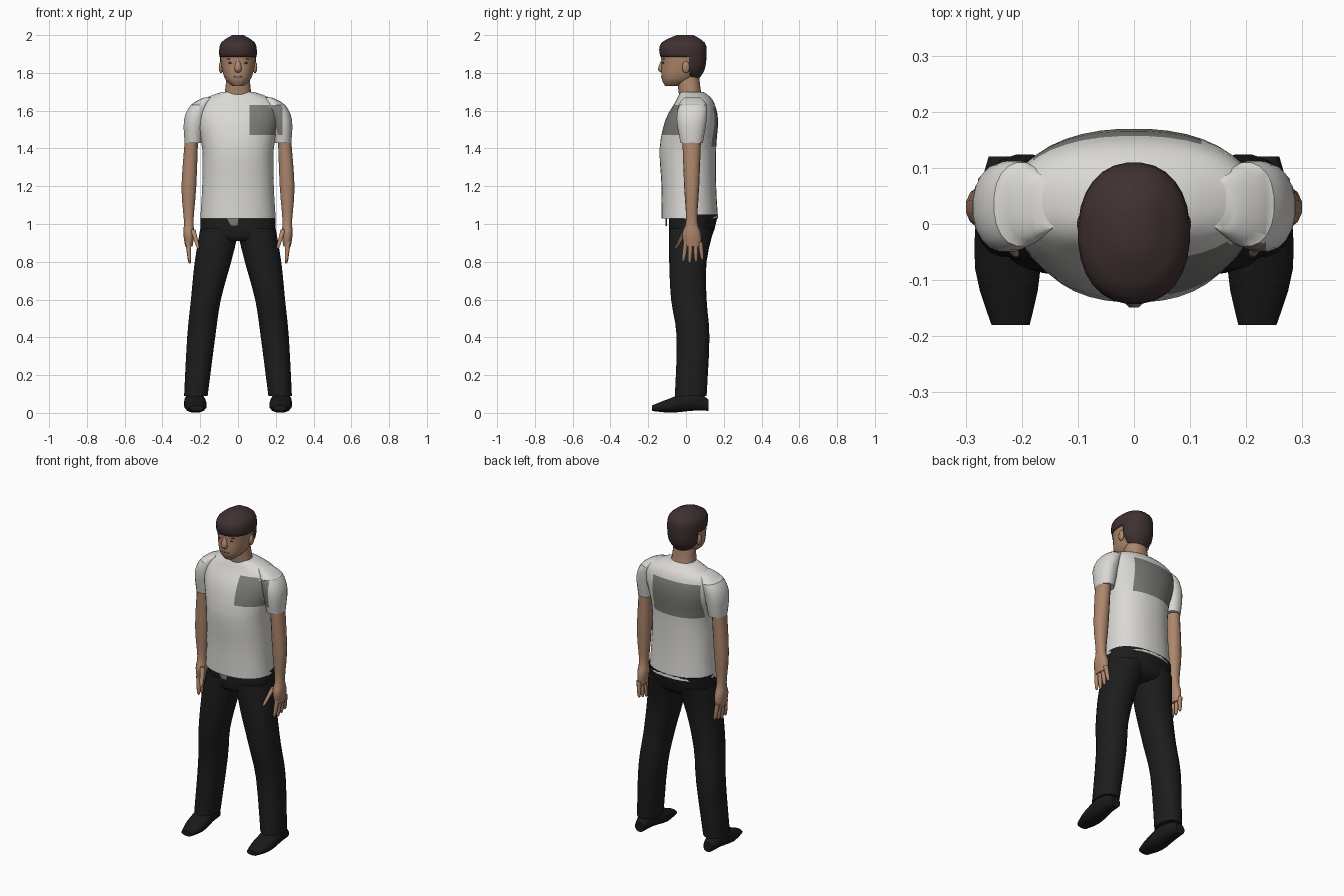
import bpy, bmesh, math
from mathutils import Vector

old = bpy.data.objects.get("Cube")
if old:
    bpy.data.objects.remove(old, do_unlink=True)


def material(name, *color):
    rgba = (*color, 1)
    mat = bpy.data.materials.new(name)
    mat.use_nodes = True
    mat.diffuse_color = rgba
    for node in mat.node_tree.nodes:
        if node.type == 'BSDF_PRINCIPLED':
            node.inputs["Base Color"].default_value = rgba
    return mat


WHITE = material("shirt white", .7, .69, .66)
GREY = material("patch grey", .2, .2, .19)
BLACK = material("trouser black", .012, .012, .013)
SHOE = material("shoe black", .01, .01, .01)
SKIN = material("skin", .42, .24, .15)
HAIR = material("hair brown", .05, .03, .03)
EYE = material("eye dark", .06, .04, .03)
LIP = material("lip", .25, .11, .08)


def finish(name, bm, *materials):
    """Turn a bmesh into a smooth shaded object."""
    bmesh.ops.recalc_face_normals(bm, faces=bm.faces[:])
    mesh = bpy.data.meshes.new(name)
    bm.to_mesh(mesh)
    bm.free()
    part = bpy.data.objects.new(name, mesh)
    bpy.context.collection.objects.link(part)
    for mat in materials:
        mesh.materials.append(mat)
    bpy.ops.object.select_all(action='DESELECT')
    part.select_set(True)
    bpy.context.view_layer.objects.active = part
    bpy.ops.object.shade_smooth_by_angle(angle=math.radians(50))
    return part


def smooth_rings(rings, steps=3):
    """Put rounded in-between rings through the key rings."""
    keys = [Vector(ring) for ring in rings]
    result = []
    for i, (start, end) in enumerate(zip(keys, keys[1:])):
        before = keys[max(i - 1, 0)]
        after = keys[min(i + 2, len(keys) - 1)]
        go, stop = (end - before) / 2, (after - start) / 2
        for step in range(steps):
            t = step / steps
            ease = t * t * (3 - 2 * t)
            result.append(start.lerp(end, ease) + go * t * (1 - t) ** 2
                          - stop * t * t * (1 - t))
    return result + keys[-1:]


def loft(rings, sides=20, side=1, along_y=False):
    """Skin rings of (height, x min, x max, y min, y max)."""
    bm = bmesh.new()
    loops = []
    for height, left, right, front, back in smooth_rings(rings):
        loop = []
        for i in range(sides):
            angle = math.tau * (i + .5) / sides
            u, v = (math.copysign(abs(w) ** .9, w)
                    for w in (math.cos(angle), math.sin(angle)))
            x = side * (left + right + u * (right - left)) / 2
            y = (front + back + v * (back - front)) / 2
            loop.append(bm.verts.new((x, height, y) if along_y else (x, y, height)))
        loops.append(loop)
    for low, high in zip(loops, loops[1:]):
        for i in range(sides):
            bm.faces.new((low[i - 1], low[i], high[i], high[i - 1]))
    bm.faces.new(loops[0])
    bm.faces.new(loops[-1])
    return bm


def centred(*rings):
    """Expand rings of (height, half width, y min, y max)."""
    return [(height, -half, half, front, back) for height, half, front, back in rings]


def cut(bm, axis, value):
    normal = Vector([float(k == axis) for k in range(3)])
    bmesh.ops.bisect_plane(bm, geom=bm.verts[:] + bm.edges[:] + bm.faces[:],
                           plane_co=normal * value, plane_no=normal)


def paint_patches(bm):
    """Grey panels on the left chest and across the back."""
    chest = (.06, .235, 1.47, 1.63)
    back = (-.18, .12, 1.41, 1.62)
    for left, right, low, high in (chest, back):
        for axis, value in ((0, left), (0, right), (2, low), (2, high)):
            cut(bm, axis, value)
    for face in bm.faces:
        c = face.calc_center_median()
        left, right, low, high = chest if c.y < .03 else back
        inside = left < c.x < right and low < c.z < high
        face.material_index = int(inside and abs(c.y - .02) > .05)


def blob(name, center, size, mat):
    bm = bmesh.new()
    bmesh.ops.create_uvsphere(bm, u_segments=12, v_segments=8, radius=1)
    bmesh.ops.scale(bm, vec=size, verts=bm.verts)
    bmesh.ops.translate(bm, vec=center, verts=bm.verts)
    finish(name, bm, mat)


# Shirt with its loose tab below the front hem
bm = loft(centred((1.03, .2, -.13, .17), (1.2, .19, -.13, .16), (1.4, .19, -.14, .16),
                  (1.55, .22, -.11, .17), (1.64, .21, -.06, .15),
                  (1.68, .14, -.04, .12), (1.7, .08, -.03, .09)), 40)
paint_patches(bm)
finish("shirt_body", bm, WHITE, GREY)
finish("shirt_tab", loft([(.99, -.04, 0, -.11, -.1), (1.04, -.07, .01, -.11, -.1)], 8), GREY)

# Trouser hips
finish("trouser_hips", loft(centred((.91, .1, -.07, .09), (.94, .19, -.09, .14),
                                    (1.05, .2, -.09, .17)), 24), BLACK)

# Neck, head and face
finish("neck", loft(centred((1.64, .08, -.03, .1), (1.7, .07, -.04, .08),
                            (1.79, .06, -.05, .07))), SKIN)
finish("head", loft(centred((1.73, .03, -.11, -.03), (1.77, .07, -.13, .05),
                            (1.85, .09, -.13, .09), (1.92, .09, -.13, .1),
                            (1.98, .04, -.07, .05)), 24), SKIN)
finish("nose", loft(centred((1.8, .01, -.13, -.11), (1.82, .02, -.15, -.11),
                            (1.87, .01, -.13, -.11)), 8), SKIN)
blob("mouth", (0, -.125, 1.78), (.026, .007, .006), LIP)

# Hair cap with the face opening cut away
bm = loft(centred((1.77, .05, -.02, .07), (1.82, .09, -.1, .1), (1.9, .1, -.14, .11),
                  (1.96, .09, -.13, .1), (2, .03, -.05, .04)), 28)
fringe, sideburn = 1.885, .02
cut(bm, 2, fringe)
cut(bm, 1, sideburn)
centers = [(face, face.calc_center_median()) for face in bm.faces]
opening = [face for face, c in centers if c.z < fringe and c.y < sideburn]
bmesh.ops.delete(bm, geom=opening, context='FACES')
hair = finish("hair", bm, HAIR)
hair.modifiers.new("thickness", 'SOLIDIFY').thickness = .01

for side, label in ((1, "left_"), (-1, "right_")):
    # Eye, eyebrow and ear
    blob(label + "eye", (side * .036, -.117, 1.853), (.014, .008, .006), EYE)
    blob(label + "eyebrow", (side * .038, -.117, 1.873), (.02, .007, .004), HAIR)
    blob(label + "ear", (side * .09, 0, 1.83), (.012, .02, .032), SKIN)

    # Sleeve
    bm = loft([(1.43, .19, .283, -.03, .09), (1.55, .17, .287, -.05, .11),
               (1.63, .15, .25, -.04, .11), (1.67, .13, .18, -.01, .08)], side=side)
    paint_patches(bm)
    finish(label + "sleeve", bm, WHITE, GREY)

    # Arm and palm
    finish(label + "arm", loft([(1.47, .21, .28, -.02, .08), (1.2, .22, .3, -.01, .07),
                                (1.02, .235, .287, 0, .06), (.95, .23, .29, -.02, .08),
                                (.88, .24, .28, -.01, .08)], 14, side), SKIN)

    # Thumb and four spread fingers
    digits = {"thumb": (Vector((.238, 0, .97)), Vector((.21, -.055, .87)))}
    for i, word in enumerate(("index", "middle", "ring", "little")):
        digits[word + "_finger"] = (Vector((.265, .025 * i, .905)),
                                    Vector((.255, .034 * i - .015, .79 + .01 * abs(i - 1))))
    for word, (root, tip) in digits.items():
        rings = []
        for t, r in ((0, .014), (.8, .01), (1, .004)):
            p = root.lerp(tip, t)
            rings.append((p.z, p.x - r, p.x + r, p.y - r, p.y + r))
        finish(label + word, loft(rings, 8, side), SKIN)

    # Trouser leg
    finish(label + "trouser_leg",
           loft([(.09, .16, .286, -.06, .11), (.4, .12, .27, -.05, .125),
                 (.6, .09, .25, -.08, .11), (.8, .035, .23, -.09, .11),
                 (.98, -.01, .2, -.09, .15)], side=side), BLACK)

    # Shoe, skinned from toe to heel
    finish(label + "shoe",
           loft([(-.18, .185, .255, .01, .04), (-.08, .165, .285, 0, .08),
                 (.04, .18, .28, .01, .12), (.12, .2, .26, .01, .07)], 12, side, True), SHOE)
